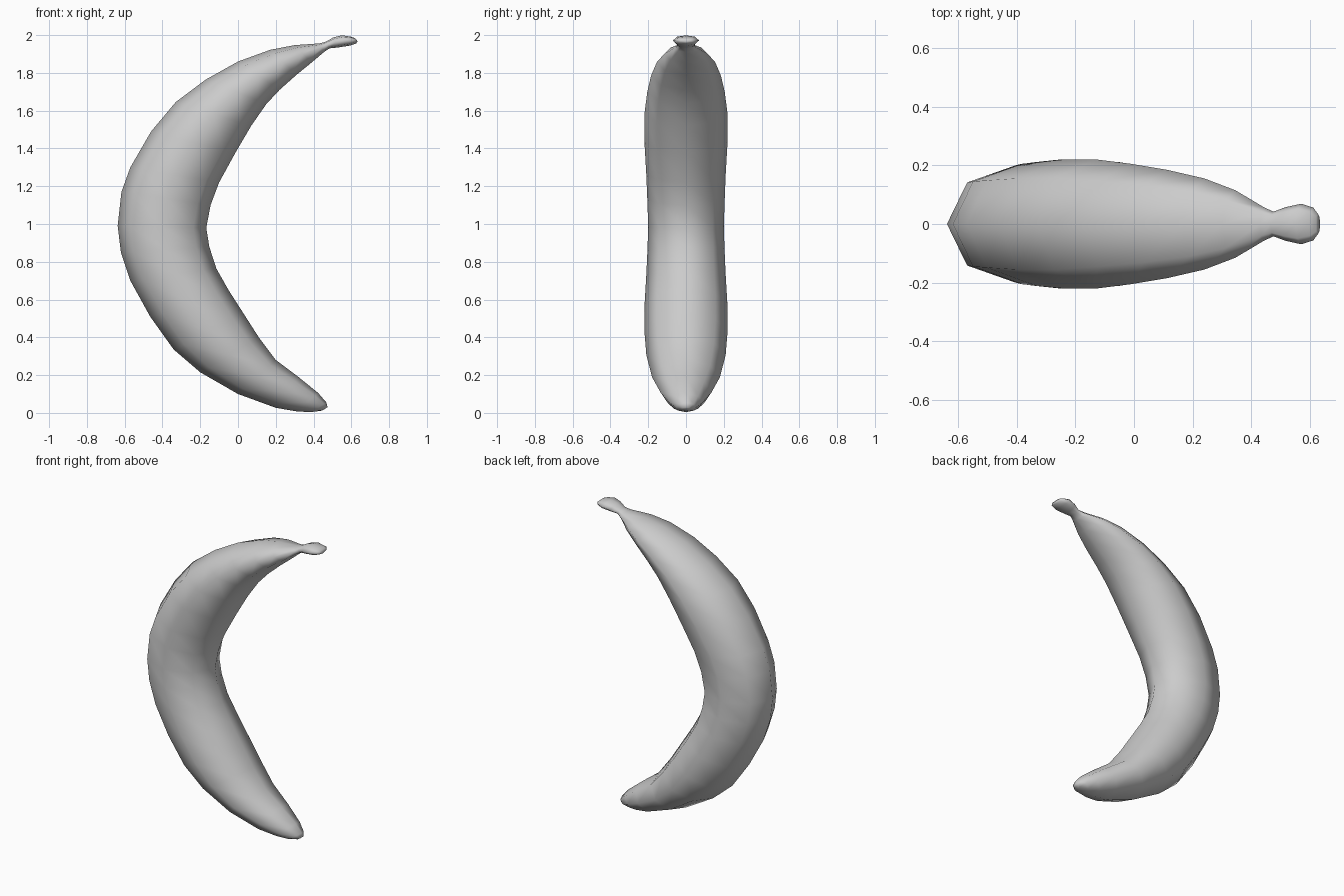
import bpy, bmesh, math

SIDES = 8
# Rings along the fruit: outer edge x, z, inner edge x, z, half width in y
RINGS = [
    (0.445, 0.012, 0.474, 0.030, 0.022),
    (0.385, 0.004, 0.468, 0.055, 0.055),
    (0.31, 0.008, 0.425, 0.105, 0.09),
    (0.20, 0.027, 0.32, 0.19, 0.135),
    (0.00, 0.10, 0.20, 0.28, 0.18),
    (-0.20, 0.215, 0.11, 0.40, 0.21),
    (-0.34, 0.335, 0.03, 0.525, 0.22),
    (-0.465, 0.51, -0.05, 0.65, 0.219),
    (-0.57, 0.70, -0.115, 0.765, 0.21),
    (-0.62, 0.85, -0.152, 0.88, 0.204),
    (-0.637, 0.99, -0.168, 0.98, 0.20),
    (-0.617, 1.17, -0.145, 1.10, 0.205),
    (-0.57, 1.30, -0.10, 1.22, 0.21),
    (-0.46, 1.49, -0.015, 1.375, 0.22),
    (-0.33, 1.645, 0.07, 1.52, 0.22),
    (-0.17, 1.765, 0.15, 1.635, 0.205),
    (0.00, 1.86, 0.22, 1.71, 0.185),
    (0.17, 1.922, 0.31, 1.79, 0.155),
    (0.30, 1.947, 0.39, 1.855, 0.115),
    (0.43, 1.956, 0.455, 1.91, 0.057),
    (0.465, 1.965, 0.485, 1.93, 0.042),
    (0.505, 1.988, 0.525, 1.934, 0.057),
    (0.55, 1.999, 0.59, 1.944, 0.069),
    (0.595, 1.992, 0.626, 1.956, 0.056),
    (0.618, 1.985, 0.634, 1.967, 0.035),
]

# Banana: lofted eight-sided skin with closed ends
bm = bmesh.new()
loops = []
for ox, oz, ix, iz, w in RINGS:
    cx, cz, dx, dz = (ox + ix) / 2, (oz + iz) / 2, (ox - ix) / 2, (oz - iz) / 2
    loop = []
    for k in range(SIDES):
        a = 2 * math.pi * k / SIDES
        c = math.cos(a)
        loop.append(bm.verts.new((cx + dx * c, w * math.sin(a), cz + dz * c)))
    loops.append(loop)
for a, b in zip(loops, loops[1:]):
    for k in range(SIDES):
        n = (k + 1) % SIDES
        bm.faces.new((a[k], a[n], b[n], b[k]))
bm.faces.new(loops[0][::-1])
bm.faces.new(loops[-1])
bmesh.ops.recalc_face_normals(bm, faces=bm.faces)
for f in bm.faces:
    f.smooth = True
mesh = bpy.data.meshes.new("banana")
bm.to_mesh(mesh)
bm.free()
banana = bpy.data.objects.new("banana", mesh)
bpy.context.collection.objects.link(banana)
